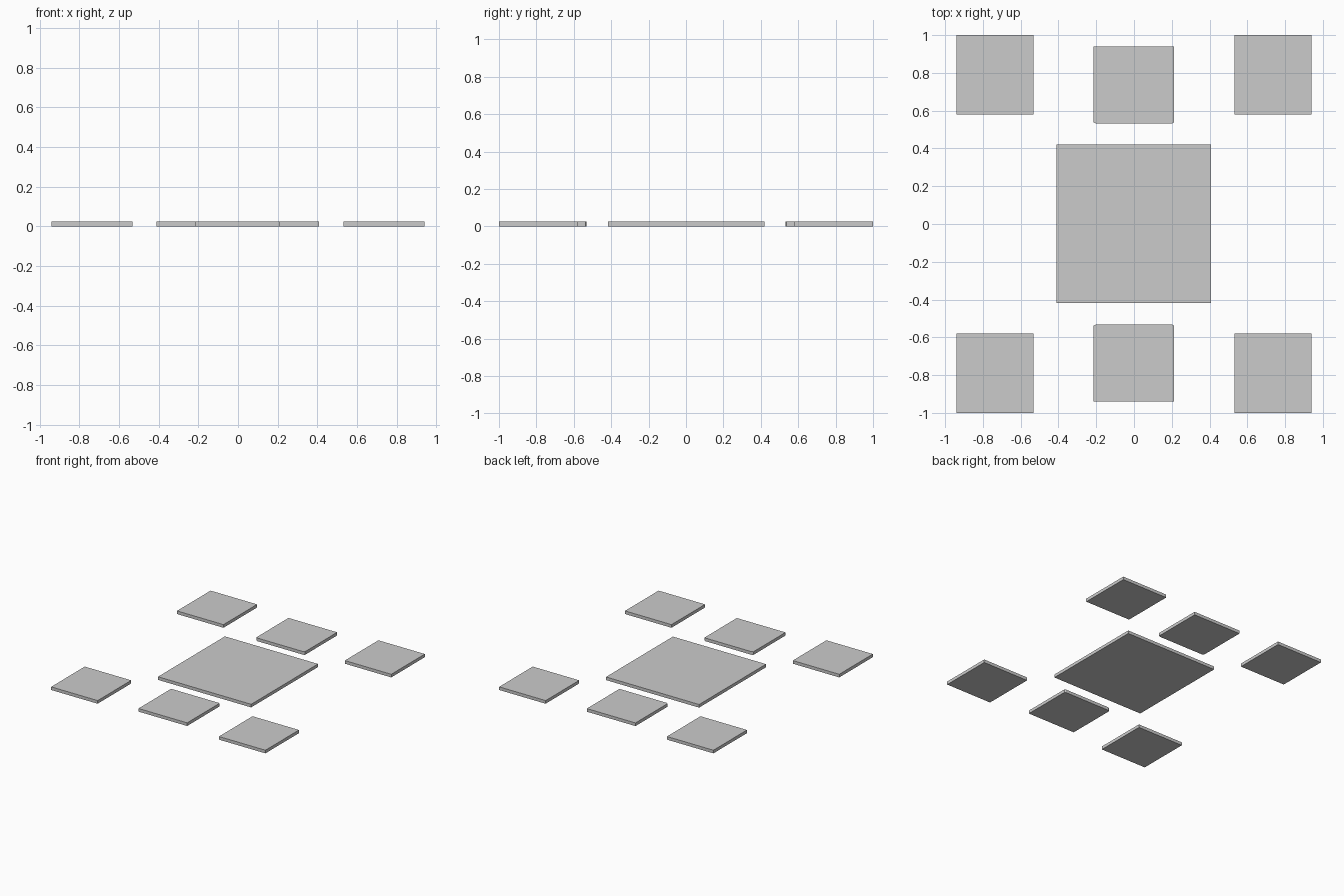
import bpy
import bmesh

if "Cube" in bpy.data.objects:
    bpy.data.objects.remove(bpy.data.objects["Cube"])

THICK = 0.025


def slab(name, outline):
    """Extrude a counter-clockwise outline up from the floor."""
    bm = bmesh.new()
    face = bm.faces.new([bm.verts.new((x, y, 0)) for x, y in outline])
    ext = bmesh.ops.extrude_face_region(bm, geom=[face], use_keep_orig=True)
    top = [v for v in ext["geom"] if isinstance(v, bmesh.types.BMVert)]
    bmesh.ops.translate(bm, verts=top, vec=(0, 0, THICK))
    bmesh.ops.recalc_face_normals(bm, faces=bm.faces)
    mesh = bpy.data.meshes.new(name)
    bm.to_mesh(mesh)
    bm.free()
    obj = bpy.data.objects.new(name, mesh)
    bpy.context.collection.objects.link(obj)
    return obj


def rect(x0, x1, y0, y1):
    return [(x0, y0), (x1, y0), (x1, y1), (x0, y1)]


# Large central slab
slab("center_slab", rect(-0.41, 0.408, -0.418, 0.421))

for side, sy in (("front", -1), ("back", 1)):
    # Corner tiles
    for hand, sx in (("left", -1), ("right", 1)):
        xs = sorted((sx * 0.533, sx * 0.941))
        ys = sorted((sy * 0.579, sy * 1.0))
        slab(f"{side}_{hand}_tile", rect(*xs, *ys))
    # Middle tile, its inner edge very slightly clipped at the corners
    slab(f"{side}_middle_tile", [(x, sy * y) for x, y in (
        (-0.2, 0.532), (0.2, 0.532), (0.212, 0.538),
        (0.212, 0.941), (-0.215, 0.941), (-0.215, 0.538))])
